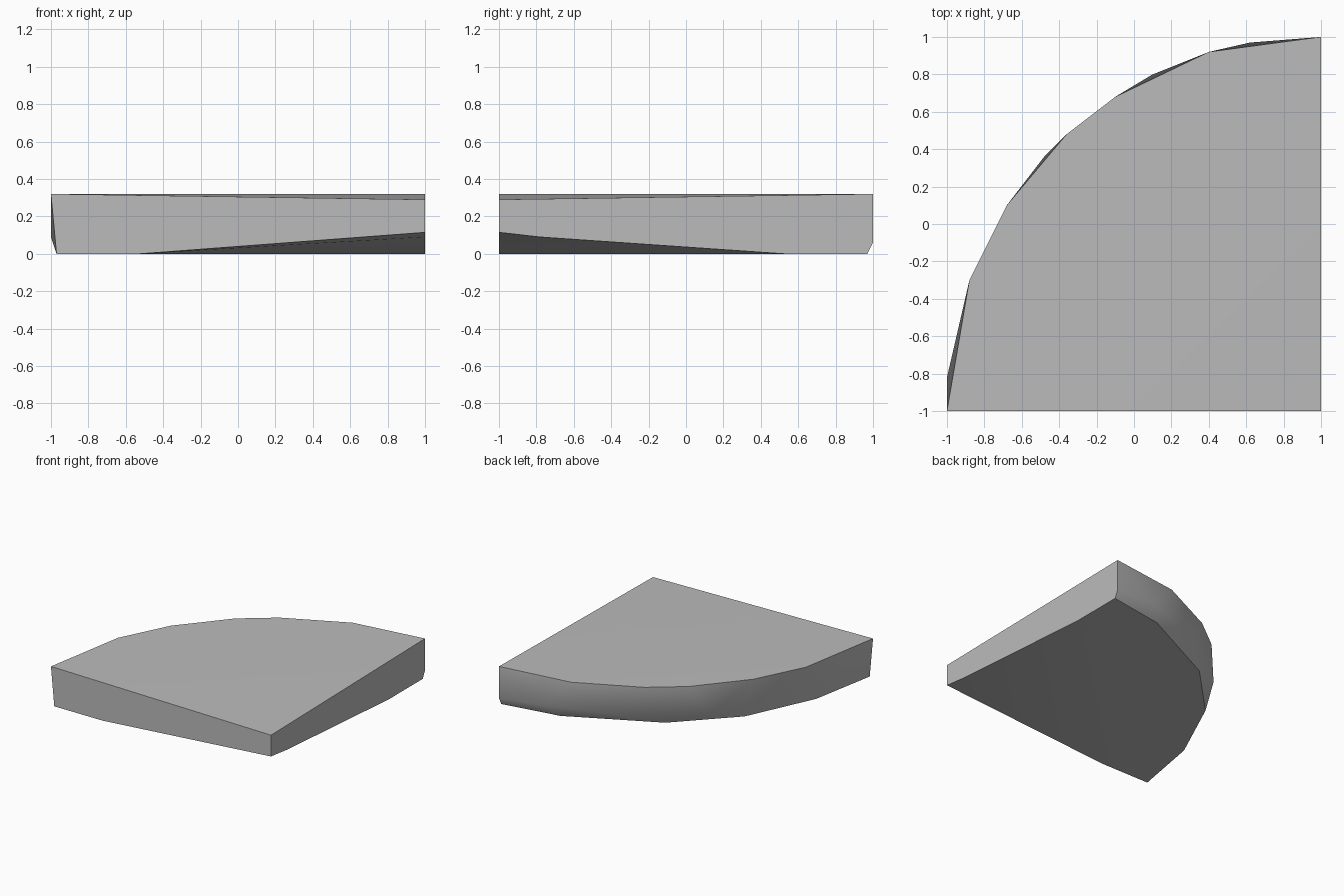
import bpy
import bmesh
import math

default_cube = bpy.data.objects.get("Cube")
if default_cube:
    bpy.data.objects.remove(default_cube, do_unlink=True)


def flat_material(name, value):
    material = bpy.data.materials.new(name)
    material.use_nodes = True
    colour = (value, value, value, 1)
    material.diffuse_color = colour
    shader = next(n for n in material.node_tree.nodes if n.type == "BSDF_PRINCIPLED")
    shader.inputs["Base Color"].default_value = colour
    return material


def hull_object(name, rings, corners, material):
    """Wrap a convex skin round stacked rings and a few loose corners."""
    mesh = bpy.data.meshes.new(name)
    bm = bmesh.new()
    for height, outline in rings.items():
        for x, y in outline:
            bm.verts.new((x, y, height))
    for corner in corners:
        bm.verts.new(corner)
    hull = bmesh.ops.convex_hull(bm, input=bm.verts)
    unused = set(hull["geom_interior"]) | set(hull["geom_unused"])
    bmesh.ops.delete(bm, geom=[v for v in unused if isinstance(v, bmesh.types.BMVert)], context="VERTS")
    bmesh.ops.recalc_face_normals(bm, faces=bm.faces)
    bm.to_mesh(mesh)
    bm.free()
    mesh.materials.append(material)
    obj = bpy.data.objects.new(name, mesh)
    bpy.context.collection.objects.link(obj)
    return obj


# Curved edge: lower rim, bulging middle and upper rim
rings = {
    0: [(-.97, -1), (-.87, -.45), (-.61, .11), (-.19, .54), (.52, .89), (1, .97)],
    .09: [(-1, -.82), (-.48, .36), (.1, .8), (.62, .97)],
    .32: [(-1, -1), (-.88, -.3), (-.68, .1), (-.36, .48), (-.1, .68), (.4, .92), (1, 1)],
}

# Thin square corner, and where the underside starts to rise towards it
corners = [
    (1, -1, .29), (1, -1, .115), (1, -.78, .09),
    (-.53, -1, 0), (1, .53, 0), (1, 1, .06),
]

slab = hull_object("quarter_round_slab", rings, corners, flat_material("stone grey", .5))

# Soft curved edge, crisp top and straight sides
bpy.ops.object.select_all(action="DESELECT")
slab.select_set(True)
bpy.context.view_layer.objects.active = slab
bpy.ops.object.shade_smooth_by_angle(angle=math.radians(40))
